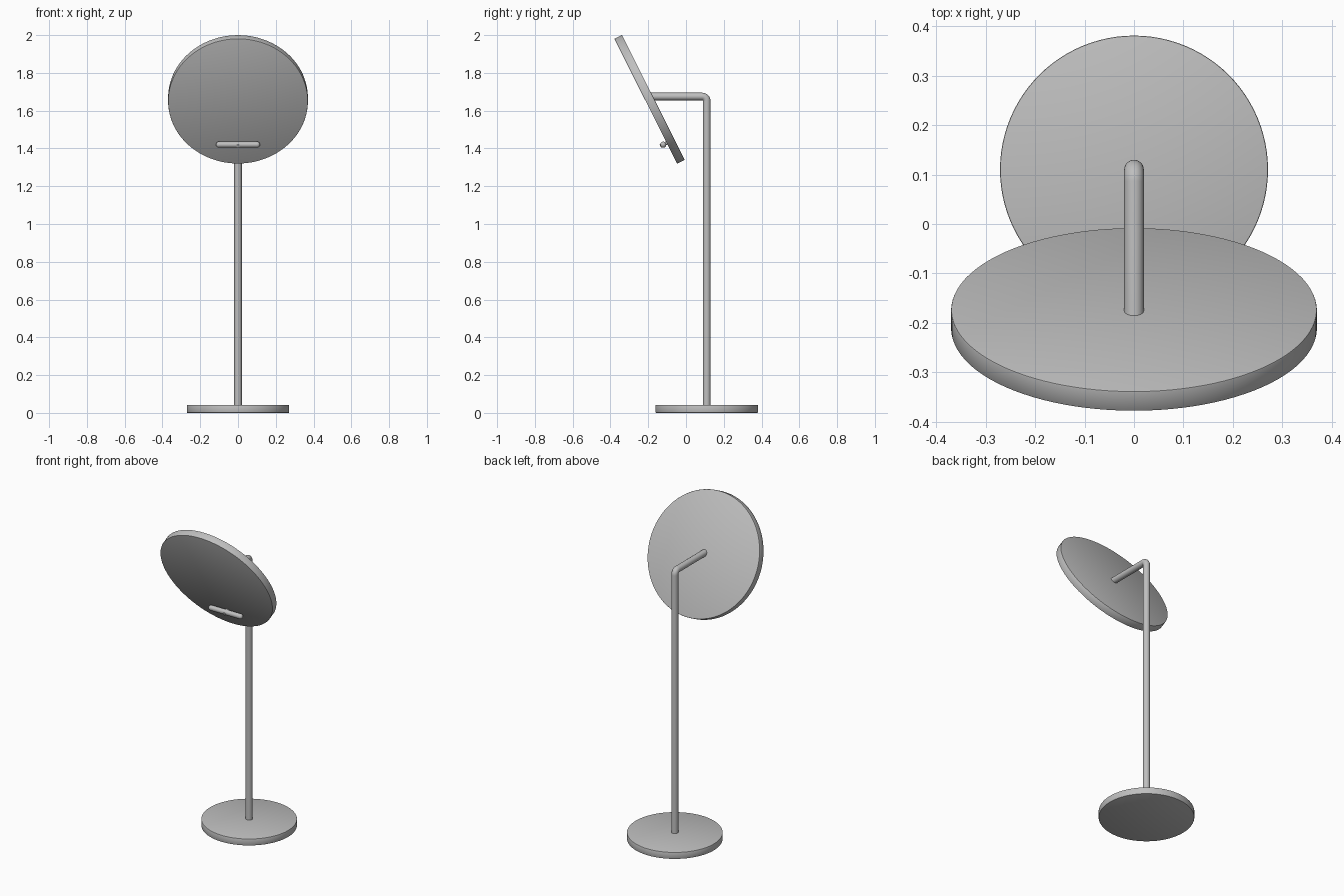
import bpy
import math
from mathutils import Vector, Matrix

cube = bpy.data.objects.get("Cube")
if cube:
    bpy.data.objects.remove(cube, do_unlink=True)

# One satin grey for the whole lamp
grey = bpy.data.materials.new("satin_grey")
grey.use_nodes = True
grey.diffuse_color = (0.52, 0.52, 0.52, 1)
grey.node_tree.nodes["Principled BSDF"].inputs["Base Color"].default_value = grey.diffuse_color


def finish(obj, name):
    obj.name = name
    obj.data.materials.clear()
    obj.data.materials.append(grey)
    bpy.ops.object.select_all(action='DESELECT')
    obj.select_set(True)
    bpy.context.view_layer.objects.active = obj
    bpy.ops.object.shade_smooth_by_angle(angle=math.radians(35))
    return obj


def disc(name, radius, depth, centre, tilt=0.0, bevel=0.003, sides=96):
    bpy.ops.mesh.primitive_cylinder_add(vertices=sides, radius=radius, depth=depth,
                                        location=centre, rotation=(tilt, 0, 0))
    obj = bpy.context.object
    if bevel:
        mod = obj.modifiers.new("soft_edge", 'BEVEL')
        mod.width = bevel
        mod.segments = 2
        mod.limit_method = 'ANGLE'
        bpy.ops.object.modifier_apply(modifier=mod.name)
    return finish(obj, name)


def tube(name, points, radius):
    curve = bpy.data.curves.new(name, 'CURVE')
    curve.dimensions = '3D'
    curve.bevel_depth = radius
    curve.bevel_resolution = 6
    curve.use_fill_caps = True
    spline = curve.splines.new('POLY')
    spline.points.add(len(points) - 1)
    for p, co in zip(spline.points, points):
        p.co = (*co, 1)
    obj = bpy.data.objects.new(name, curve)
    bpy.context.collection.objects.link(obj)
    bpy.ops.object.select_all(action='DESELECT')
    obj.select_set(True)
    bpy.context.view_layer.objects.active = obj
    bpy.ops.object.convert(target='MESH')
    return finish(bpy.context.object, name)


# Base plate
POLE_Y = 0.11
disc("base", 0.271, 0.042, (0, POLE_Y, 0.021))

# Pole bending forward into the arm
ARM_Z, BEND, ROD = 1.675, 0.024, 0.02
path = [(0, POLE_Y, 0.03)]
for i in range(9):
    a = math.radians(90 * i / 8)
    path.append((0, POLE_Y - BEND + BEND * math.cos(a), ARM_Z - BEND + BEND * math.sin(a)))
path.append((0, -0.19, ARM_Z))
tube("pole_and_arm", path, ROD)

# Tilted round head
TILT = math.radians(-63.4)
THICK = 0.045
head_centre = Vector((0, -0.193, 1.66))
disc("head", 0.37, THICK, head_centre, TILT)

# Handle bar and its stem, placed in the head's own frame
frame = Matrix.Translation(head_centre) @ Matrix.Rotation(TILT, 4, 'X')
HANDLE_R, HALF = 0.016, 0.117
bar = []
handle_centre = frame @ Vector((0, 0.247, -THICK / 2 - 0.02))
tube("handle_bar", [handle_centre + Vector((s * (HALF - HANDLE_R), 0, 0)) for s in (-1, 1)], HANDLE_R)
for side, label in ((1, "left"), (-1, "right")):
    bpy.ops.mesh.primitive_uv_sphere_add(
        segments=20, ring_count=12, radius=HANDLE_R,
        location=handle_centre + Vector((side * (HALF - HANDLE_R), 0, 0)))
    finish(bpy.context.object, "handle_end_" + label)
disc("handle_stem", 0.009, 0.04, frame @ Vector((0, 0.247, -THICK / 2 - 0.018)), TILT, 0, 16)
